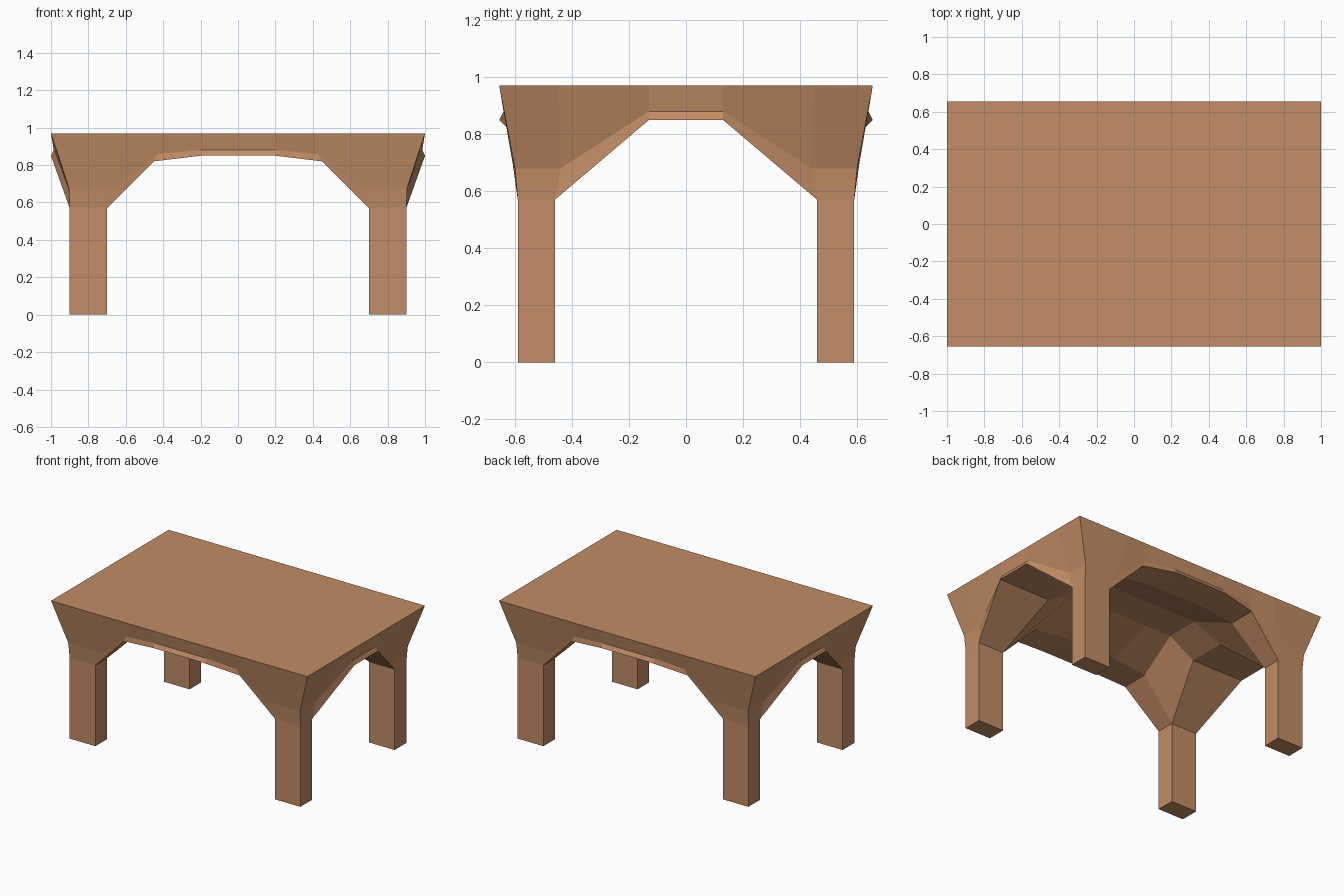
import bpy
import bmesh

cube = bpy.data.objects.get("Cube")
if cube:
    bpy.data.objects.remove(cube)

# Warm wood material
wood = bpy.data.materials.new("warm_wood")
wood.use_nodes = True
wood_colour = (0.54, 0.265, 0.13, 1)
wood.diffuse_color = wood_colour
wood.node_tree.nodes["Principled BSDF"].inputs["Base Color"].default_value = wood_colour

bm = bmesh.new()


def row(*points):
    return [bm.verts.new(p) for p in points]


def strip(upper, lower):
    for i in range(len(upper) - 1):
        bm.faces.new((upper[i], upper[i + 1], lower[i + 1], lower[i]))


# Table top height, leg shoulder height, arch crown height
top, shoulder, crown = 0.97, 0.57, 0.85

# Shared corner edge, from table top down to the leg shoulder
corner = row((1, 0.655, top), (0.905, 0.60, 0.68), (0.9, 0.59, shoulder))

# Long apron: rim, crease and arch edge, from the corner to the middle
long_rim = corner[:1] + row(*[(x, 0.655, top) for x in (0.61, 0.43, 0.2, 0)])
long_crease = corner[1:2] + row((0.65, 0.605, 0.68), (0.43, 0.63, 0.86),
                                (0.2, 0.64, 0.88), (0, 0.64, 0.88))
long_arch = corner[2:] + row((0.7, 0.59, shoulder), (0.45, 0.625, 0.82),
                             (0.2, 0.655, crown), (0, 0.655, crown))
strip(long_rim, long_crease)
strip(long_crease, long_arch)

# Short apron, built the same way
short_rim = corner[:1] + row(*[(1, y, top) for y in (0.45, 0.13, 0)])
short_crease = corner[1:2] + row((0.91, 0.44, 0.68), (0.985, 0.13, 0.88),
                                 (0.985, 0, 0.88))
short_arch = corner[2:] + row((0.9, 0.46, shoulder), (1, 0.13, crown),
                              (1, 0, crown))
strip(short_rim, short_crease)
strip(short_crease, short_arch)

# Arch undersides, meeting at the inner corner of the leg
inner = row((0.7, 0.46, shoulder))
long_inner = inner + row((0.45, 0.43, 0.82), (0.2, 0.43, crown), (0, 0.43, crown))
short_inner = inner + row((0.6, 0.13, crown), (0.6, 0, crown))
strip(long_arch[1:], long_inner)
strip(short_arch[1:], short_inner)

# Raised ceiling under the table top
ceiling = row((0.4, 0.12, 0.95), (0.2, 0.12, 0.95), (0, 0.12, 0.95))
ceiling_mid = row((0.4, 0, 0.95), (0.2, 0, 0.95), (0, 0, 0.95))
strip(long_inner[1:], ceiling)
strip(short_inner[1:], [ceiling[0], ceiling_mid[0]])
strip(ceiling, ceiling_mid)
bm.faces.new((inner[0], long_inner[1], ceiling[0], short_inner[1]))

# Flat table top
centre = row((0, 0, top))
bm.faces.new(long_rim + centre + short_rim[:0:-1])

# Square leg
shoulder_loop = [corner[2], long_arch[1], inner[0], short_arch[1]]
foot = row(*[(v.co.x, v.co.y, 0) for v in shoulder_loop])
strip(shoulder_loop + shoulder_loop[:1], foot + foot[:1])
bm.faces.new(foot)

# Mirror the quarter into the whole table
for axis in "XY":
    bmesh.ops.mirror(bm, geom=bm.verts[:] + bm.edges[:] + bm.faces[:],
                     axis=axis, merge_dist=0.0001)
bmesh.ops.remove_doubles(bm, verts=bm.verts[:], dist=0.0001)
bmesh.ops.recalc_face_normals(bm, faces=bm.faces[:])

mesh = bpy.data.meshes.new("table")
bm.to_mesh(mesh)
bm.free()
mesh.materials.append(wood)
table = bpy.data.objects.new("table", mesh)
bpy.context.collection.objects.link(table)
